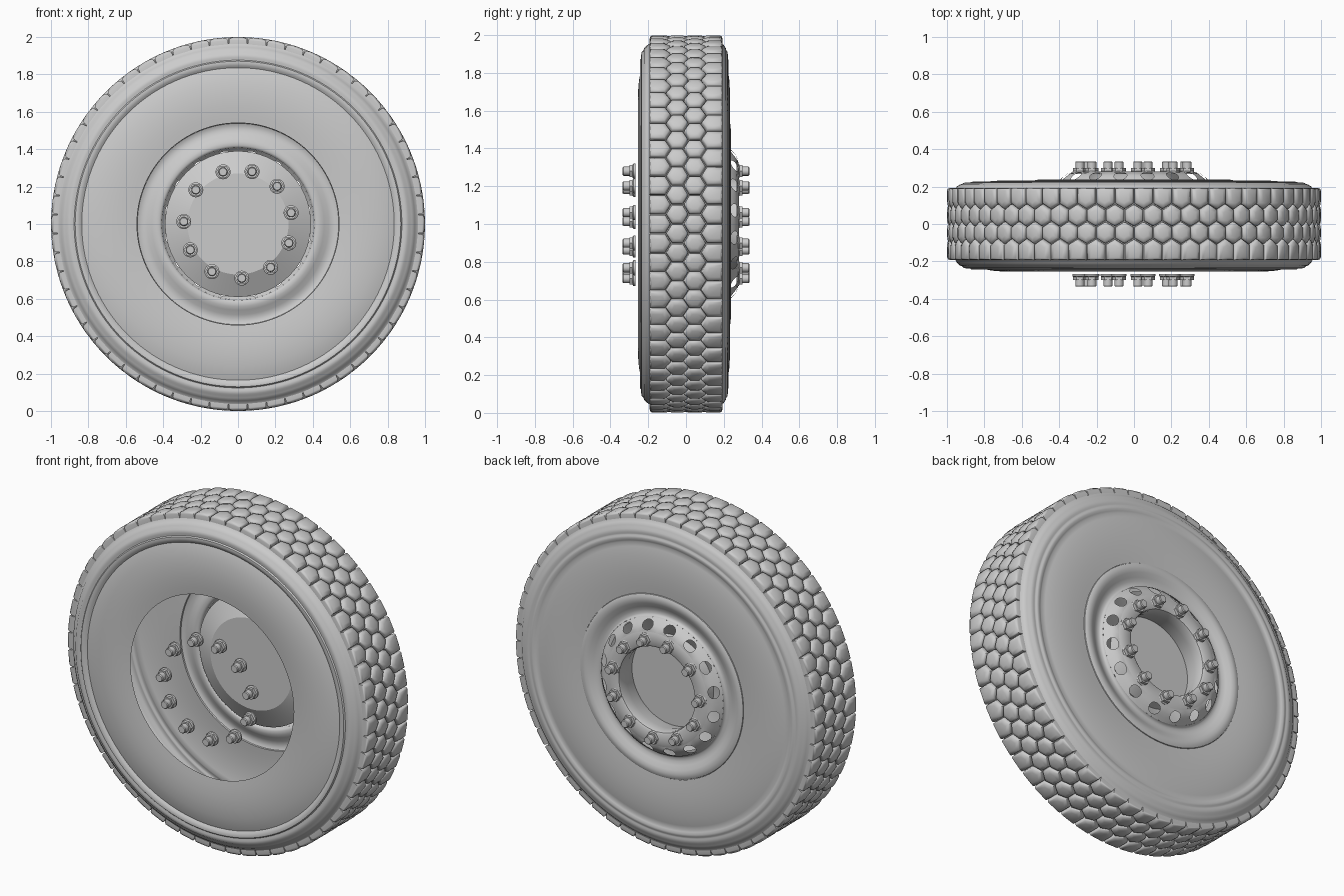
import bpy, bmesh, math
from math import sin, cos, pi, radians

if "Cube" in bpy.data.objects:
    bpy.data.objects.remove(bpy.data.objects["Cube"])


def at(r, y, a):
    """Point on the wheel: radius, axial position, angle around the axle."""
    return (r * cos(a), y, 1 + r * sin(a))


def finish(name, bm, angle=35):
    bmesh.ops.remove_doubles(bm, verts=bm.verts, dist=1e-5)
    bmesh.ops.recalc_face_normals(bm, faces=bm.faces)
    me = bpy.data.meshes.new(name)
    bm.to_mesh(me)
    bm.free()
    ob = bpy.data.objects.new(name, me)
    bpy.context.collection.objects.link(ob)
    bpy.ops.object.select_all(action='DESELECT')
    ob.select_set(True)
    bpy.context.view_layer.objects.active = ob
    bpy.ops.object.shade_smooth_by_angle(angle=radians(angle))
    return ob


def lathe(bm, profile, n):
    """Revolve (radius, y) points about the axle."""
    rings = []
    for r, y in profile:
        if r == 0:
            rings.append([bm.verts.new(at(0, y, 0))] * n)
        else:
            rings.append([bm.verts.new(at(r, y, 2 * pi * i / n)) for i in range(n)])
    for p, q in zip(rings, rings[1:]):
        for i in range(n):
            j = (i + 1) % n
            bm.faces.new(list(dict.fromkeys((p[i], p[j], q[j], q[i]))))


# Tyre: thin hollow shell, open in the middle, with ribbed shoulders
side = [(0.54, 0.244), (0.58, 0.249), (0.64, 0.254), (0.70, 0.254), (0.76, 0.249),
        (0.81, 0.239), (0.835, 0.231), (0.845, 0.238), (0.858, 0.244), (0.87, 0.243),
        (0.876, 0.236), (0.884, 0.236), (0.892, 0.238), (0.91, 0.235), (0.918, 0.226),
        (0.93, 0.222), (0.945, 0.208), (0.955, 0.192), (0.966, 0.188)]
front = [(r, -d) for r, d in side]
back = [(r, 0.188 + (d - 0.188) * 0.68) for r, d in reversed(side)]
bm = bmesh.new()
lathe(bm, front + back, 120)
finish("tyre", bm, 40)

# Tread: four staggered columns of pillowy hexagonal blocks
N, a, h, edge = 60, 0.062, pi / 60, 0.194
bm = bmesh.new()
for col in range(4):
    yc = (col - 1.5) * 1.5 * a
    if col in (1, 2):
        shape = [(-a, 0), (-a / 2, -h), (a / 2, -h), (a, 0), (a / 2, h), (-a / 2, h)]
    else:
        s = 1 if col == 3 else -1
        o = edge - abs(yc)
        shape = [(-a * s, 0), (-a / 2 * s, -h), (o * s, -h), (o * s, h), (-a / 2 * s, h)]
    for k in range(N):
        ac = 2 * pi * (k + 0.5 * (col % 2)) / N
        rings = []
        for f, r in ((0.96, 0.962), (0.93, 0.984), (0.80, 0.994), (0.45, 0.999)):
            rings.append([bm.verts.new(at(r, yc + y * (f if abs(yc + y) < 0.19 else (f + 1) / 2),
                                          ac + t * f)) for y, t in shape])
        m = len(shape)
        for p, q in zip(rings, rings[1:]):
            for i in range(m):
                j = (i + 1) % m
                bm.faces.new((p[i], p[j], q[j], q[i]))
        bm.faces.new(rings[-1])
finish("tread_blocks", bm, 50)

# Rim ring, on the back side of the tyre
bm = bmesh.new()
lathe(bm, [(0.54, 0.222), (0.538, 0.23), (0.525, 0.236), (0.505, 0.237), (0.485, 0.231),
           (0.46, 0.217), (0.44, 0.208), (0.42, 0.207), (0.408, 0.213), (0.405, 0.225)], 96)
finish("rim_ring", bm, 50)

# Hub face: ring with bolt seats, then the sunken cup and its floor
bm = bmesh.new()
lathe(bm, [(0.335, 0.274), (0.32, 0.279), (0.30, 0.28), (0.262, 0.28), (0.252, 0.274),
           (0.248, 0.262), (0.25, 0.21), (0.27, 0.125), (0, 0.125)], 64)
finish("hub_cup", bm, 40)

# Vent band: sloping ring with 16 oval openings
bm = bmesh.new()


def band(u, t):
    r = 0.405 - 0.07 * t
    y = 0.225 + 0.049 * sin(t * pi / 2)
    return bm.verts.new(at(r, y, u))


square = ([(-1 + i / 2, -1) for i in range(4)] + [(1, -1 + i / 2) for i in range(4)]
          + [(1 - i / 2, 1) for i in range(4)] + [(-1, 1 - i / 2) for i in range(4)])
for k in range(16):
    u0 = 2 * pi * (k + 0.5) / 16
    outer = [band(u0 + x * pi / 16, 0.5 + 0.5 * t) for x, t in square]
    inner = []
    for x, t in square:
        g = math.atan2(t, x)
        inner.append(band(u0 + 0.095 * cos(g), 0.5 + 0.36 * sin(g)))
    for i in range(16):
        j = (i + 1) % 16
        bm.faces.new((outer[i], outer[j], inner[j], inner[i]))
finish("vent_band", bm, 50)

# Inner cone behind the vents, visible through the open front
bm = bmesh.new()
lathe(bm, [(0.27, 0.125), (0.39, 0.19)], 64)
finish("inner_cone", bm)

# Wheel bolts: hex nut, collar and stud, repeated on both sides
angles = [106, 75, 44, 12, -20.5, -53, -86, -118.7, -151.5, 177.4, 141]


def bolt_ring(name, s):
    bm = bmesh.new()
    for deg in angles:
        c = at(0.29, 0, radians(deg))
        for n, prof in ((24, [(0, .268), (.040, .268), (.040, .278), (.034, .282), (0, .282)]),
                        (6, [(0, .278), (.036, .278), (.036, .300), (0, .300)]),
                        (20, [(0, .298), (.024, .298), (.024, .330), (.020, .335), (0, .335)])):
            first = len(bm.verts)
            lathe(bm, [(r, y * s) for r, y in prof], n)
            bm.verts.ensure_lookup_table()
            for v in bm.verts[first:]:
                v.co.x += c[0]
                v.co.z += c[2] - 1
    return finish(name, bm, 30)


bolt_ring("front_bolts", -1)
bolt_ring("back_bolts", 1)
